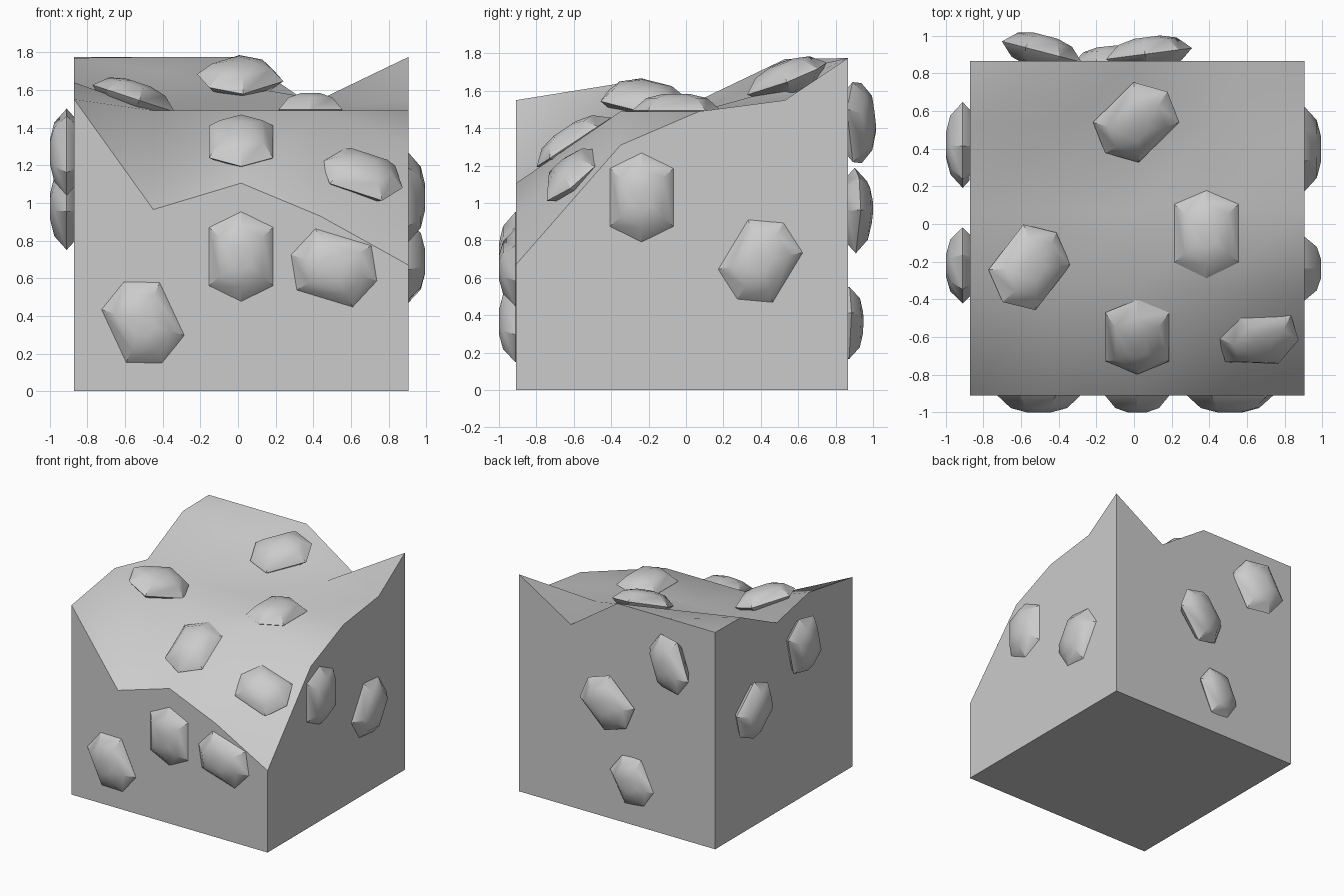
import bpy, bmesh
from mathutils import Vector, Matrix

if "Cube" in bpy.data.objects:
    bpy.data.objects.remove(bpy.data.objects["Cube"])

# Terrain heights: rows run front to back, columns left to right
XS = [-0.87, -0.45, 0.017, 0.437, 0.905]
YS = [-0.91, -0.35, 0.07, 0.53, 0.865]
HEIGHTS = [
    [1.55, 0.965, 1.105, 0.93, 0.67],
    [1.64, 1.49, 1.49, 1.49, 1.31],
    [1.55, 1.49, 1.49, 1.49, 1.49],
    [1.77, 1.70, 1.62, 1.55, 1.55],
    [1.775, 1.775, 1.775, 1.49, 1.775],
]


def finish(bm, name):
    bmesh.ops.recalc_face_normals(bm, faces=bm.faces)
    mesh = bpy.data.meshes.new(name)
    bm.to_mesh(mesh)
    bm.free()
    obj = bpy.data.objects.new(name, mesh)
    bpy.context.collection.objects.link(obj)
    return obj


def rock_block():
    bm = bmesh.new()
    n = len(XS)
    top = [[bm.verts.new((x, y, HEIGHTS[j][i])) for i, x in enumerate(XS)]
           for j, y in enumerate(YS)]
    # Smooth uneven top
    for j in range(n - 1):
        for i in range(n - 1):
            f = bm.faces.new((top[j][i], top[j][i + 1], top[j + 1][i + 1], top[j + 1][i]))
            f.smooth = True
    # Flat walls and base
    sides = [top[0], [r[-1] for r in top], top[-1][::-1], [r[0] for r in top][::-1]]
    corners = [bm.verts.new((s[0].co.x, s[0].co.y, 0)) for s in sides]
    for k, s in enumerate(sides):
        bm.faces.new([corners[k], corners[(k + 1) % 4]] + s[::-1])
        for a, b in zip(s, s[1:]):
            bm.edges.get((a, b)).smooth = False
    bm.faces.new(corners[::-1])
    finish(bm, "rock_block")


def gem(name, center, normal, axis, size=1.0):
    """Long six-sided cut gem: girdle centre, outward normal, long direction."""
    n = Vector(normal).normalized()
    a = Vector(axis)
    a = (a - n * a.dot(n)).normalized()
    b = a.cross(n)
    frame = Matrix((b, a, n)).transposed().to_4x4()
    frame.translation = Vector(center)
    outline = [(0, .238), (-.17, .155), (-.17, -.155), (0, -.238), (.17, -.155), (.17, .155)]
    layers = [(.3, -.088), (.68, -.066), (1, 0), (.68, .066), (.3, .088)]
    bm = bmesh.new()
    rings = [[bm.verts.new(frame @ (size * Vector((x * s, y * s, h)))) for x, y in outline]
             for s, h in layers]
    for lo, hi in zip(rings, rings[1:]):
        for i in range(6):
            j = (i + 1) % 6
            bm.faces.new((lo[i], lo[j], hi[j], hi[i]))
    bm.faces.new(rings[0])
    bm.faces.new(rings[-1])
    obj = finish(bm, name)
    bpy.ops.object.select_all(action='DESELECT')
    obj.select_set(True)
    bpy.context.view_layer.objects.active = obj
    bpy.ops.object.shade_smooth_by_angle(angle=0.6)


rock_block()

GEMS = {
    # Front wall
    "front": [((-.505, -.912, .365), (0, -1, 0), (-.42, 0, .9)),
              ((.017, -.912, .715), (0, -1, 0), (0, 0, 1)),
              ((.51, -.912, .655), (0, -1, 0), (.955, 0, -.29))],
    # Right wall
    "right": [((.905, -.237, 1.03), (1, 0, 0), (0, 0, 1)),
              ((.905, .398, .69), (1, 0, 0), (0, .52, .86))],
    # Left wall
    "left": [((-.91, -.22, 1.27), (-1, 0, 0), (0, .24, .97)),
             ((-.91, .42, .98), (-1, 0, 0), (0, -.75, .65))],
    # Back wall
    "back": [((-.49, .915, 1.43), (.26, 1, 0), (.42, 0, .9)),
             ((.08, .905, .96), (-.13, 1, 0), (.67, 0, .74)),
             ((-.13, .865, .36), (-.1, 1, 0), (.45, 0, .88), .9)],
    # Uneven top
    "top": [((.012, .54, 1.665), (.08, -.4, 1), (.7, .7, .2)),
            ((.385, -.05, 1.495), (0, 0, 1), (0, 1, 0)),
            ((-.555, -.23, 1.555), (.33, 0, 1), (.6, .78, -.2)),
            ((.017, -.6, 1.325), (0, -.66, 1), (0, 1, .66)),
            ((.66, -.61, 1.15), (.3, -.8, 1), (1, -.05, -.3), .95)],
}
for side, items in GEMS.items():
    for i, args in enumerate(items, 1):
        gem(f"{side}_gem_{i}", *args)
